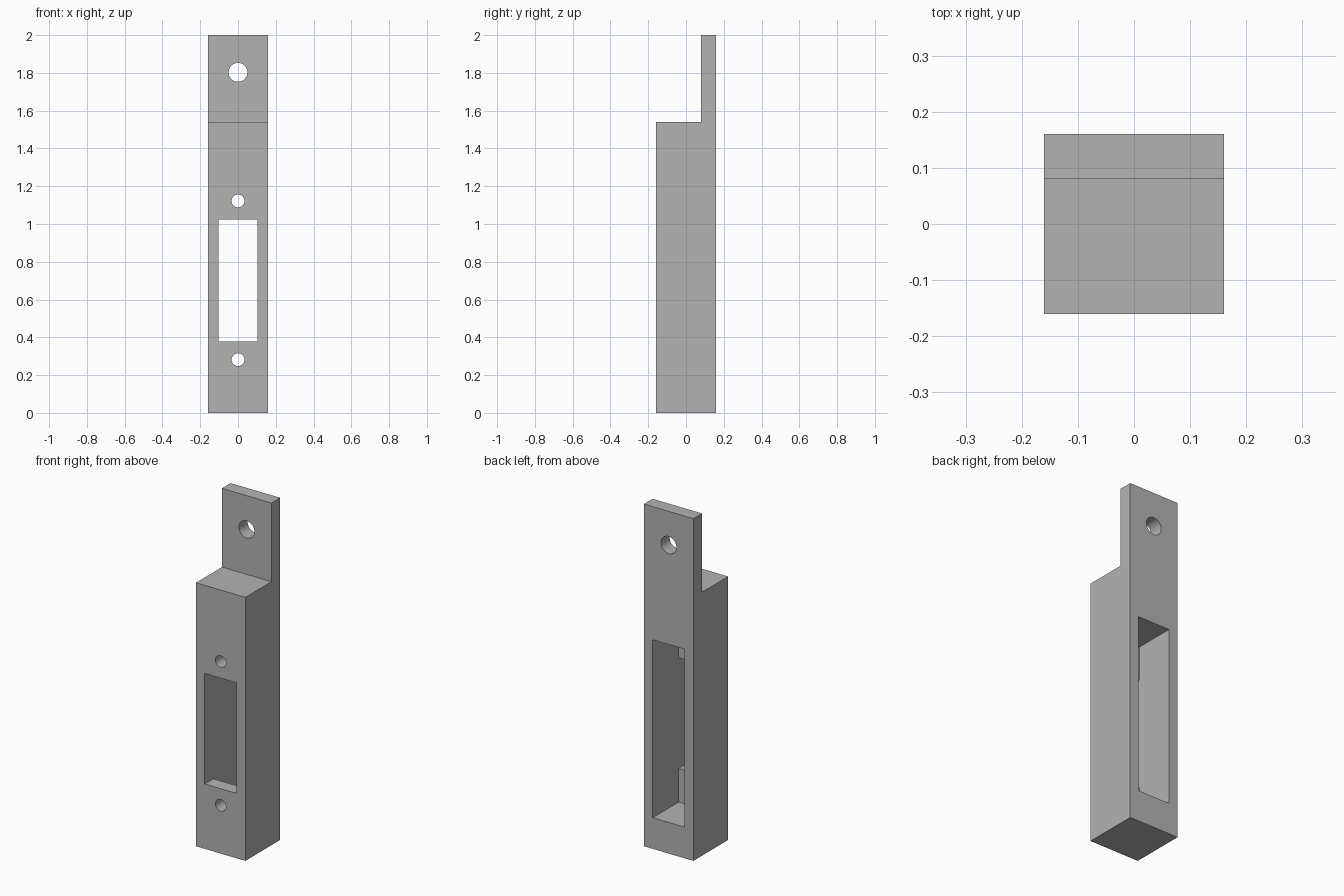
import bpy
import bmesh
from math import radians
from mathutils import Vector

cube = bpy.data.objects.get("Cube")
if cube:
    bpy.data.objects.remove(cube, do_unlink=True)

HALF = 0.16          # half width and half depth of the block
HEIGHT = 2.0
STEP = 1.54          # height where the thin tab begins
WALL = 0.08          # thickness of the tab and of the front plate
MID = 0.702          # height of the opening's centre

grey = bpy.data.materials.new("plain grey")
grey.use_nodes = True
colour = (0.45, 0.45, 0.45, 1)
grey.diffuse_color = colour
grey.node_tree.nodes["Principled BSDF"].inputs["Base Color"].default_value = colour


def extruded_profile(name, profile, half_width):
    """Extrude a (y, z) outline across x."""
    bm = bmesh.new()
    face = bm.faces.new([bm.verts.new((-half_width, y, z)) for y, z in profile])
    side = bmesh.ops.extrude_face_region(bm, geom=[face])["geom"]
    verts = [v for v in side if isinstance(v, bmesh.types.BMVert)]
    bmesh.ops.translate(bm, verts=verts, vec=Vector((2 * half_width, 0, 0)))
    bmesh.ops.recalc_face_normals(bm, faces=bm.faces)
    mesh = bpy.data.meshes.new(name)
    bm.to_mesh(mesh)
    bm.free()
    obj = bpy.data.objects.new(name, mesh)
    bpy.context.collection.objects.link(obj)
    return obj


def box_cutter(name, y0, y1, half_height):
    z0, z1 = MID - half_height, MID + half_height
    return extruded_profile(name, [(y0, z0), (y1, z0), (y1, z1), (y0, z1)], 0.103)


def hole_cutter(name, radius, y, z, length):
    bpy.ops.mesh.primitive_cylinder_add(vertices=40, radius=radius, depth=length,
                                        location=(0, y, z), rotation=(radians(90), 0, 0))
    obj = bpy.context.object
    obj.name = name
    return obj


# Block with a thin tab rising from its back
outline = [(-HALF, 0), (HALF, 0), (HALF, HEIGHT), (HALF - WALL, HEIGHT),
           (HALF - WALL, STEP), (-HALF, STEP)]
block = extruded_profile("mounting_block", outline, HALF)
block.data.materials.append(grey)

# Deep back pocket joined to the shorter front opening by one stepped outline
pocket_half, opening_half = 0.52, 0.323
inner, out = WALL - HALF, HALF + 0.1
pocket = extruded_profile("pocket_cutter", [
    (-out, MID - opening_half), (inner, MID - opening_half),
    (inner, MID - pocket_half), (out, MID - pocket_half),
    (out, MID + pocket_half), (inner, MID + pocket_half),
    (inner, MID + opening_half), (-out, MID + opening_half)], 0.103)

# Two screw holes through the front plate and one through the tab
cutters = [pocket, hole_cutter("tab_hole_cutter", 0.05, HALF, 1.803, 0.3)]
for sign in (-1, 1):
    cutters.append(hole_cutter("screw_hole_cutter", 0.034, -HALF, MID + sign * 0.42, 0.3))

bpy.ops.object.select_all(action="DESELECT")
block.select_set(True)
bpy.context.view_layer.objects.active = block
for cutter in cutters:
    cutter.hide_render = True
    cut = block.modifiers.new(cutter.name, "BOOLEAN")
    cut.operation = "DIFFERENCE"
    cut.solver = "EXACT"
    cut.object = cutter
    bpy.ops.object.modifier_apply(modifier=cut.name)
    bpy.data.objects.remove(cutter, do_unlink=True)

bpy.ops.object.shade_smooth_by_angle(angle=radians(30))
